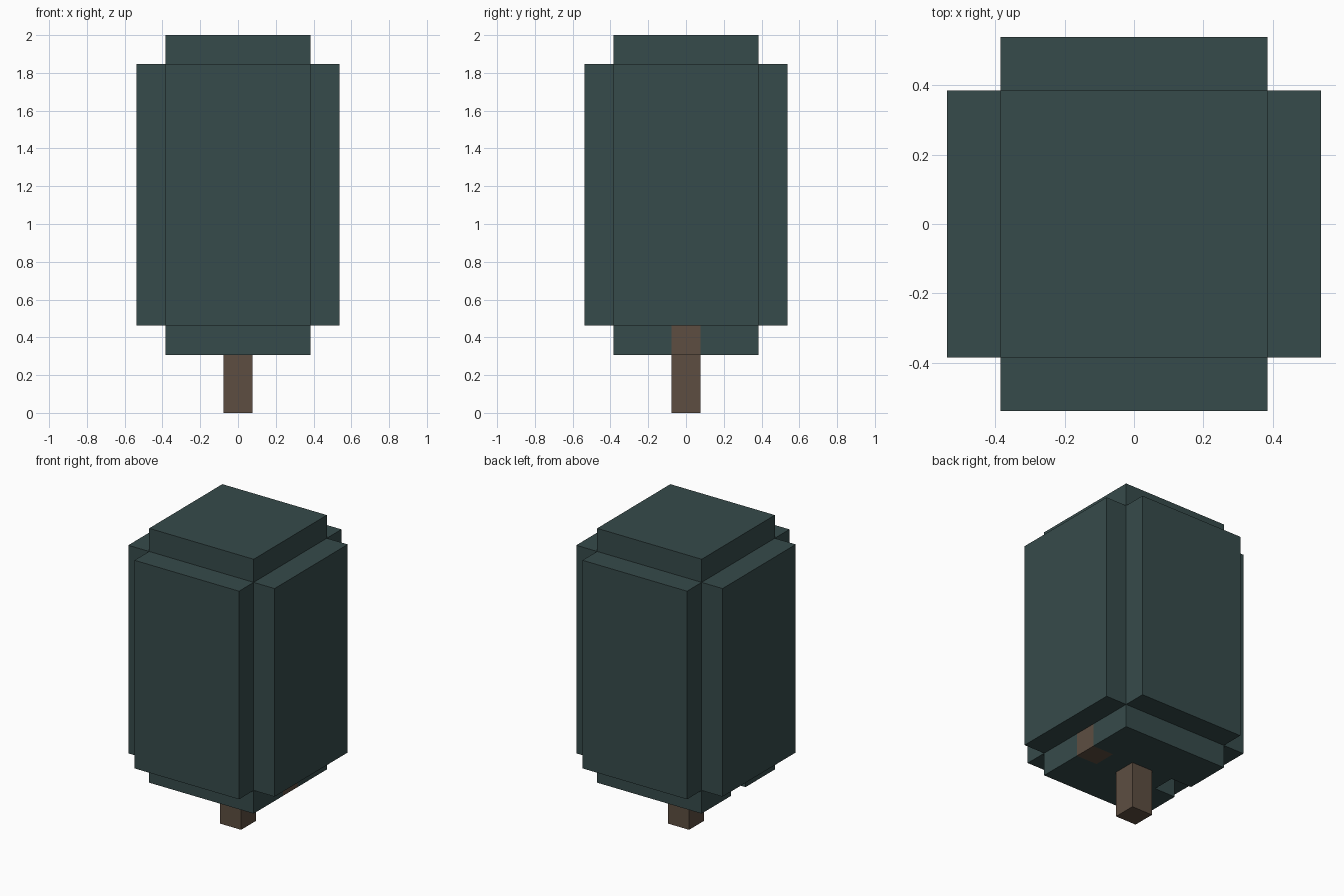
import bpy
import bmesh

old = bpy.data.objects.get("Cube")
if old:
    bpy.data.objects.remove(old, do_unlink=True)

U = 2 / 13  # one block of the tree; the whole tree is 13 blocks tall


def make_material(name, rgb):
    mat = bpy.data.materials.new(name)
    mat.use_nodes = True
    colour = (*rgb, 1.0)
    mat.diffuse_color = colour
    bsdf = mat.node_tree.nodes["Principled BSDF"]
    bsdf.inputs["Base Color"].default_value = colour
    bsdf.inputs["Roughness"].default_value = 0.9
    return mat


leaf = make_material("dark teal leaves", (0.037, 0.070, 0.070))
bark = make_material("brown bark", (0.110, 0.076, 0.053))


def prism(name, outline, z0, z1, mat):
    """Extrude a counter-clockwise plan outline from z0 to z1, in blocks."""
    bm = bmesh.new()
    face = bm.faces.new([bm.verts.new((x * U, y * U, z0 * U)) for x, y in outline])
    result = bmesh.ops.extrude_face_region(bm, geom=[face], use_keep_orig=True)
    top = [g for g in result["geom"] if isinstance(g, bmesh.types.BMVert)]
    bmesh.ops.translate(bm, verts=top, vec=(0, 0, (z1 - z0) * U))
    bmesh.ops.recalc_face_normals(bm, faces=bm.faces)
    mesh = bpy.data.meshes.new(name)
    bm.to_mesh(mesh)
    bm.free()
    mesh.materials.append(mat)
    obj = bpy.data.objects.new(name, mesh)
    bpy.context.collection.objects.link(obj)
    return obj


def box(name, x0, x1, y0, y1, z0, z1, mat):
    return prism(name, [(x0, y0), (x1, y0), (x1, y1), (x0, y1)], z0, z1, mat)


# Trunk and the side branch set flush into the lowest leaf layer
box("trunk", -0.5, 0.5, -0.5, 0.5, 0, 2, bark)
box("branch", 1.5, 2.5, -0.5, 0.5, 2, 3, bark)

# Lowest leaf layer, with one-block notches in the middle of both sides
right_half = [(2.5, -2.5), (2.5, -0.5), (1.5, -0.5), (1.5, 0.5), (2.5, 0.5), (2.5, 2.5)]
left_half = [(-x, -y) for x, y in right_half]
prism("leaf_base", right_half + left_half, 2, 3, leaf)

# Main leaf block
box("leaf_core", -2.5, 2.5, -2.5, 2.5, 3, 13, leaf)

# One-block-thick leaf slabs on the four sides
box("leaf_slab_left", 2.5, 3.5, -2.5, 2.5, 3, 12, leaf)
box("leaf_slab_right", -3.5, -2.5, -2.5, 2.5, 3, 12, leaf)
box("leaf_slab_front", -2.5, 2.5, -3.5, -2.5, 3, 12, leaf)
box("leaf_slab_back", -2.5, 2.5, 2.5, 3.5, 3, 12, leaf)
